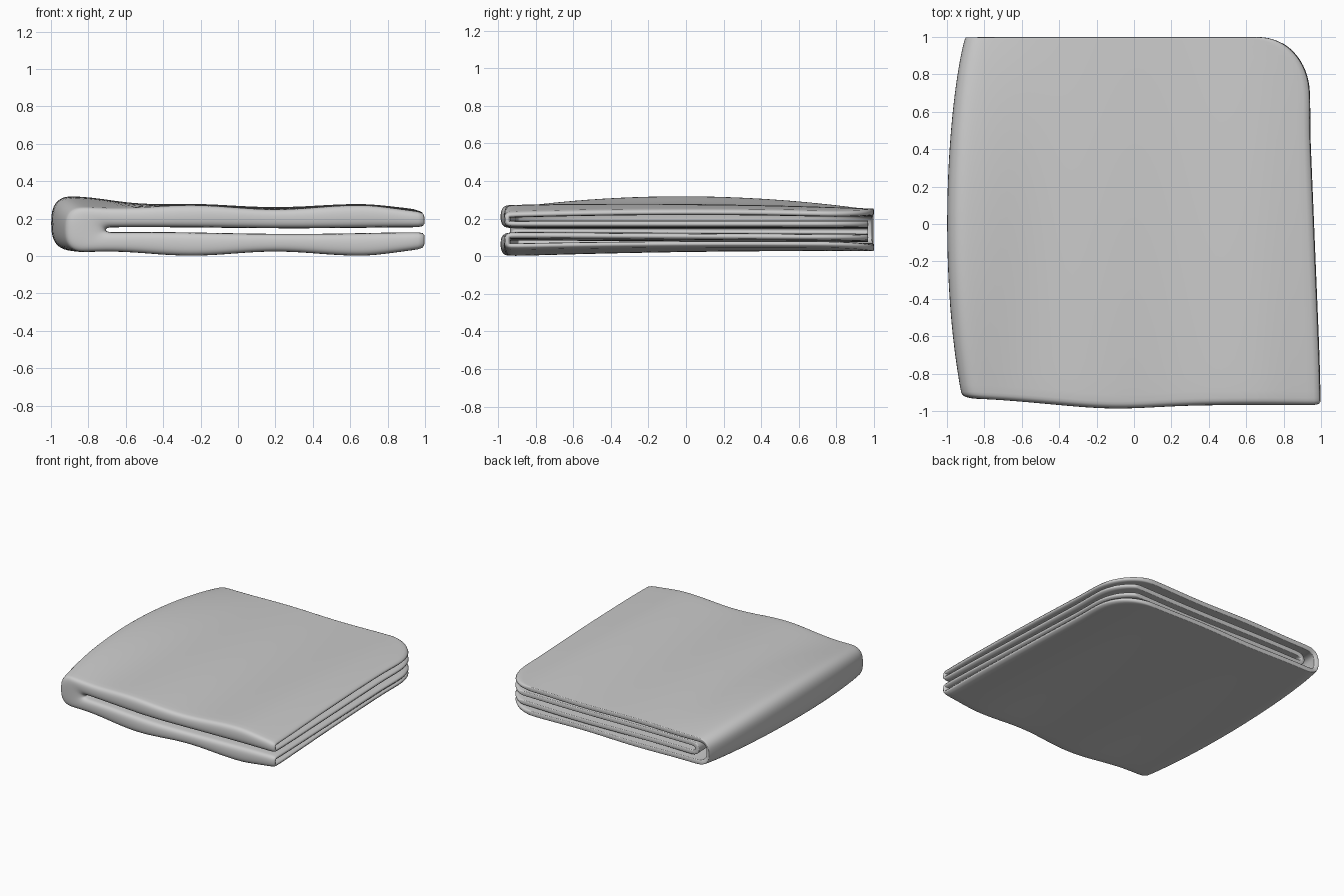
import bpy, bmesh, math

if "Cube" in bpy.data.objects:
    bpy.data.objects.remove(bpy.data.objects["Cube"])

NA, NC = 24, 14      # samples along each arm and round the side fold
NY, NF = 20, 8       # samples along each layer and round the front fold
YF = -0.89           # where the front fold starts


def sp(v, p):
    return math.copysign(abs(v) ** p, v)


def right_edge(y):
    # slightly slanted edge, rounded at both corners
    r = 0.945 + 0.055 * max(0, min(1, (0.5 - y) / 1.3))
    if y > 0.7:
        r -= 0.27 * (1 - math.sqrt(max(0, 1 - ((y - 0.7) / 0.3) ** 2)))
    return r


def outer_heights(x, y):
    b = (y + 1) / 2
    wave = 0.012 * math.cos(2 * math.pi * (x - 0.65) / 0.9) * (1 - 0.7 * b)
    end = 0.018 * max(0, (x - 0.7) / 0.3)
    bulge = max(0, 1 - y * y)
    hump = bulge * (0.015 + 0.053 * math.exp(-max(0, x + 0.85) ** 2 / 0.08))
    top = 0.27 + wave - end - 0.01 * b + hump
    bottom = 0.019 - wave + end + 0.022 * b + 0.01 * bulge
    return bottom, top


def inner_heights(x, y):
    b = (y + 1) / 2
    wave = 0.005 * math.cos(2 * math.pi * (x + 0.5) / 1.6)
    return 0.135 - 0.01 * b + wave, 0.162 + wave * 0.6


def layer_point(i, y, inner):
    # sideways U profile: bottom arm, left fold, top arm
    r = right_edge(y)
    if inner:
        left, a, heights = -0.73 - 0.03 * y, 0.05, inner_heights
    else:
        left = -0.9 - 0.1 * max(0, 1 - y * y) ** 0.8
        a, heights = 0.13, outer_heights
    n = 2 * NA + NC
    if i < NA:
        x, k = r + (left + a - r) * i / NA, -1
    elif i > n - NA:
        x, k = r + (left + a - r) * (n - i) / NA, 1
    else:
        t = -math.pi / 2 + math.pi * (i - NA) / NC
        x, k = left + a - a * sp(math.cos(t), 0.75), sp(math.sin(t), 0.75)
    lo, hi = heights(x, y)
    return x, y, (lo + hi) / 2 + k * (hi - lo) / 2


def cloth_point(i, j):
    # outer layer from the back, round the front fold, inner layer to the back
    if j <= NY:
        s = math.sin(math.pi / 2 * (1 - j / NY) ** 0.9)
        x, y, z = layer_point(i, YF + (1 - YF) * s, False)
    elif j >= NY + NF:
        s = math.sin(math.pi / 2 * ((j - NY - NF) / NY) ** 0.9)
        x, y, z = layer_point(i, YF + (0.97 - YF) * s, True)
    else:
        t = math.pi * (j - NY) / NF
        w = (1 - sp(math.cos(t), 0.75)) / 2
        o, q = layer_point(i, YF, False), layer_point(i, YF, True)
        x, z = (o[c] * (1 - w) + q[c] * w for c in (0, 2))
        y = YF - 0.045 * sp(math.sin(t), 0.75)
    # wavy front edge
    d = 0.035 * (1 - math.exp(-((x + 0.9) / 0.4) ** 2)) + 0.02 * math.exp(-((x + 0.1) / 0.3) ** 2)
    return x, y - d * (1 - y) / 2, z


# Folded cloth: one continuous sheet
cols, rows = 2 * NA + NC + 1, 2 * NY + NF + 1
verts = [cloth_point(i, j) for j in range(rows) for i in range(cols)]
base = min(v[2] for v in verts)
verts = [(x, y, z - base) for x, y, z in verts]
faces = [(j * cols + i, j * cols + i + 1, (j + 1) * cols + i + 1, (j + 1) * cols + i)
         for j in range(rows - 1) for i in range(cols - 1)]
mesh = bpy.data.meshes.new("folded_cloth")
mesh.from_pydata(verts, [], faces)

# Make the outer layer face outwards (first bottom face must point down)
if mesh.polygons[NA // 2 + (cols - 1) * (NY // 2)].normal.z > 0:
    mesh.flip_normals()
mesh.polygons.foreach_set("use_smooth", [True] * len(mesh.polygons))
cloth = bpy.data.objects.new("folded_cloth", mesh)
bpy.context.collection.objects.link(cloth)

# Cloth thickness, with softened rims
thick = cloth.modifiers.new("thickness", 'SOLIDIFY')
thick.thickness = 0.035
thick.offset = -1
soft = cloth.modifiers.new("soften", 'SUBSURF')
soft.levels = soft.render_levels = 1
